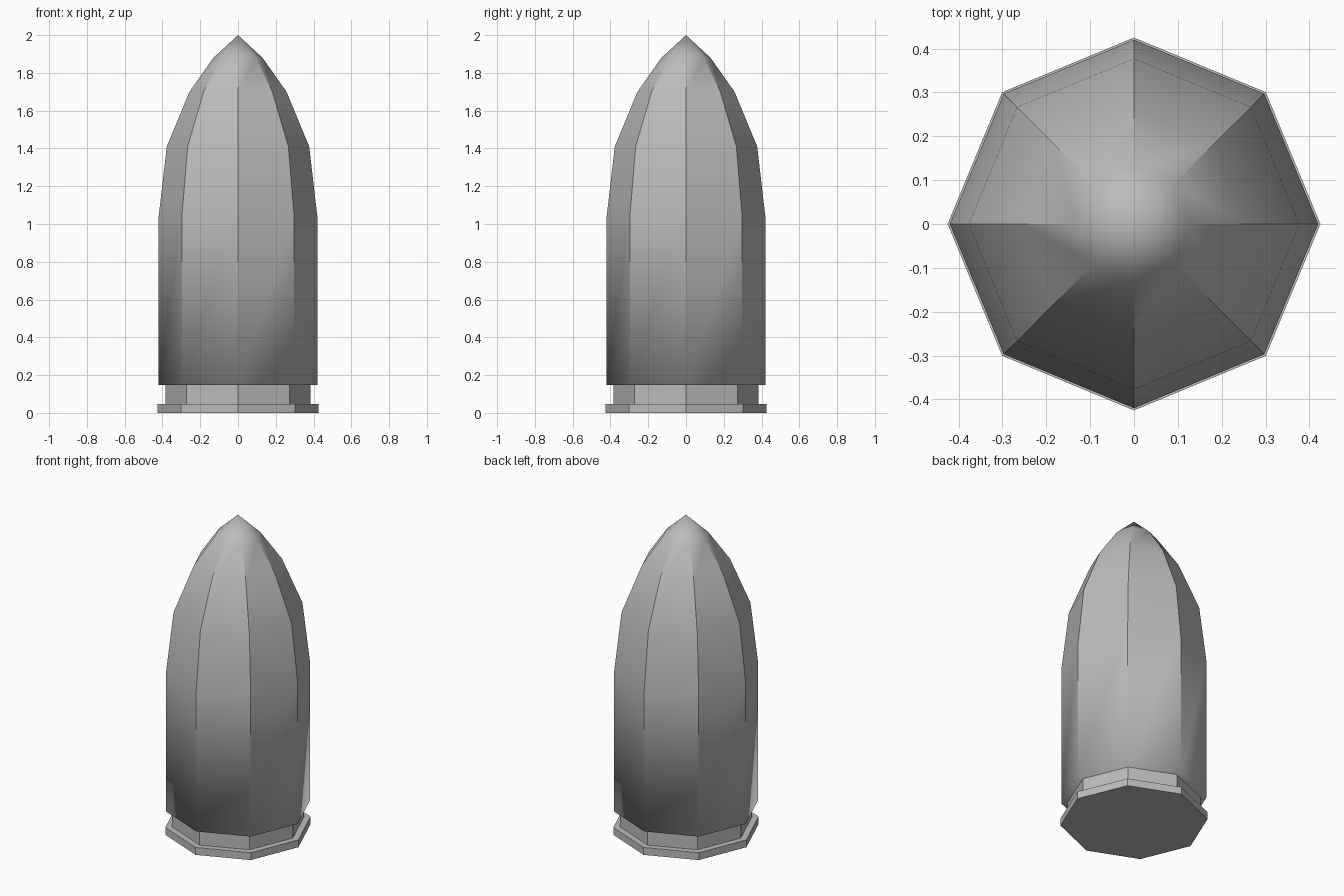
import bpy, bmesh, math

if "Cube" in bpy.data.objects:
    bpy.data.objects.remove(bpy.data.objects["Cube"])

SIDES = 8

grey = bpy.data.materials.new("plain grey")
grey.diffuse_color = (0.5, 0.5, 0.5, 1)
grey.use_nodes = True
grey.node_tree.nodes["Principled BSDF"].inputs["Base Color"].default_value = grey.diffuse_color


def lathe(name, profile, tip=None, rounded=False):
    """Stack eight-sided rings of (radius, height), closed by caps or a tip."""
    bm = bmesh.new()
    rings = []
    for r, z in profile:
        rings.append([bm.verts.new((r * math.cos(i * math.tau / SIDES),
                                    r * math.sin(i * math.tau / SIDES), z))
                      for i in range(SIDES)])
    bm.faces.new(rings[0][::-1])
    for a, b in zip(rings, rings[1:]):
        for i in range(SIDES):
            j = (i + 1) % SIDES
            bm.faces.new((a[i], a[j], b[j], b[i]))
    if tip is None:
        bm.faces.new(rings[-1])
    else:
        top = bm.verts.new((0, 0, tip))
        for i in range(SIDES):
            bm.faces.new((rings[-1][i], rings[-1][(i + 1) % SIDES], top))
    if rounded:
        for f in bm.faces:
            f.smooth = True
        # Crisp ridges up the sides, blending away at the nose and the base
        for a, b in zip(rings, rings[1:]):
            for u, v in zip(a, b):
                bm.edges.get((u, v)).smooth = False
    mesh = bpy.data.meshes.new(name)
    bm.to_mesh(mesh)
    bm.free()
    mesh.materials.append(grey)
    obj = bpy.data.objects.new(name, mesh)
    bpy.context.collection.objects.link(obj)
    return obj


# Flat rim and recessed neck at the base
lathe("base_rim", [(0.425, 0), (0.425, 0.047)])
lathe("neck_groove", [(0.385, 0.04), (0.385, 0.15)])

# Casing tapering to a pointed nose
lathe("body", [(0.42, 0.147), (0.42, 1.04), (0.377, 1.41),
               (0.257, 1.70), (0.13, 1.88)], tip=2.0, rounded=True)
